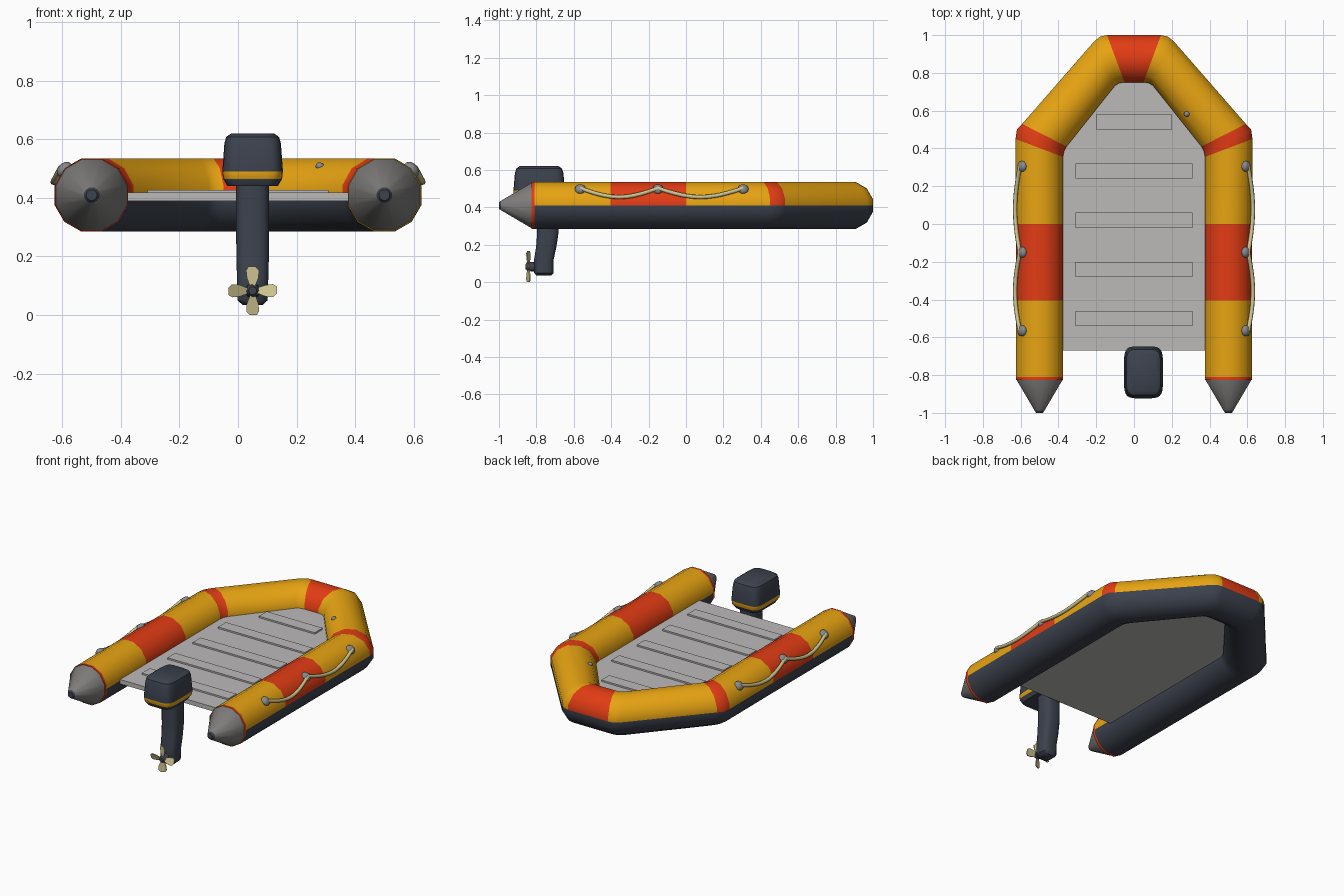
import bpy, bmesh, math
from mathutils import Vector

if "Cube" in bpy.data.objects:
    bpy.data.objects.remove(bpy.data.objects["Cube"])


def mat(name, r, g, b):
    m = bpy.data.materials.new(name)
    m.diffuse_color = (r, g, b, 1)
    m.use_nodes = True
    m.node_tree.nodes["Principled BSDF"].inputs["Base Color"].default_value = m.diffuse_color
    return m


YELLOW = mat("yellow", 0.80, 0.37, 0.006)
RED = mat("orange red", 0.76, 0.045, 0.007)
DARK = mat("dark slate", 0.045, 0.054, 0.075)
CONE = mat("mid grey", 0.21, 0.205, 0.20)
FLOOR = mat("light grey", 0.50, 0.49, 0.485)
ROPE = mat("rope cream", 0.62, 0.55, 0.28)
FITTING = mat("fitting grey", 0.24, 0.25, 0.27)


def finish(bm, name, mats, angle=40):
    bmesh.ops.recalc_face_normals(bm, faces=bm.faces[:])
    me = bpy.data.meshes.new(name)
    bm.to_mesh(me)
    bm.free()
    ob = bpy.data.objects.new(name, me)
    bpy.context.collection.objects.link(ob)
    for m in mats:
        me.materials.append(m)
    bpy.ops.object.select_all(action='DESELECT')
    bpy.context.view_layer.objects.active = ob
    ob.select_set(True)
    bpy.ops.object.shade_smooth_by_angle(angle=math.radians(angle))
    return ob


def loft(name, rings, mats, rule=None, angle=40):
    """Skin rings of points; rule(segment, face centre) gives the material slot."""
    bm = bmesh.new()
    vs = [[bm.verts.new(p) for p in r] for r in rings]
    n = len(rings[0])
    for i in range(len(vs) - 1):
        for j in range(n):
            k = (j + 1) % n
            f = bm.faces.new((vs[i][j], vs[i][k], vs[i + 1][k], vs[i + 1][j]))
            if rule:
                f.material_index = rule(i, f.calc_center_median())
    bm.faces.new(vs[0])
    last = bm.faces.new(vs[-1])
    if rule:
        last.material_index = rule(len(vs) - 1, last.calc_center_median())
    return finish(bm, name, mats, angle)


def box(name, x, y, z, m):
    return loft(name, [[(x[0], y[0], h), (x[1], y[0], h), (x[1], y[1], h), (x[0], y[1], h)]
                       for h in z], [m])


# Inflatable tube: 12 sides plus a colour seam at mid height
ZC, R = 0.41, 0.125
C15 = math.cos(math.radians(15))
ANG = sorted([15 + 30 * i for i in range(12)] + [0, 180])


def tube_ring(ox, oy, ix, iy):
    pts = []
    for a in ANG:
        a = math.radians(a)
        t = max(-1, min(1, math.cos(a) / C15))
        pts.append(((ox + ix) / 2 + t * (ox - ix) / 2, (oy + iy) / 2 + t * (oy - iy) / 2,
                    ZC + R * math.sin(a) / C15))
    return pts


half = [(0.625, y, 0.375, y) for y in (-0.825, -0.81, -0.405, 0.0)] + [
    (0.627, 0.45, 0.376, 0.355), (0.62, 0.50, 0.37, 0.385), (0.592, 0.53, 0.357, 0.41),
    (0.21, 0.968, 0.10, 0.733), (0.178, 0.993, 0.078, 0.746), (0.143, 1.0, 0.05, 0.75)]
spine = half + [(-a, b, -c, d) for a, b, c, d in reversed(half)]
RED_SEGS = {2, 4, 5, 9}


def tube_colour(i, c):
    s = min(i, 18 - i)
    if s <= 0:
        return 1
    if c.z < ZC:
        return 2
    return 1 if s in RED_SEGS else 0


loft("inflatable_tube", [tube_ring(*s) for s in spine], [YELLOW, RED, DARK], tube_colour)


# Stern cones with dark tips
def circle(cx, y, r):
    return [(cx + r / C15 * math.cos(math.radians(15 + 30 * i)), y,
             ZC + r / C15 * math.sin(math.radians(15 + 30 * i))) for i in range(12)]


for side, s in (("left", -1), ("right", 1)):
    loft(side + "_stern_cone", [circle(s * 0.5, y, r) for y, r in
                                ((-0.815, 0.122), (-0.825, 0.122), (-0.988, 0.026), (-1.0, 0.018))],
         [CONE, DARK], lambda i, c: int(i >= 2))

# Floor and its cross ribs
outline = [(-0.43, -0.67), (0.43, -0.67), (0.43, 0.42), (0.12, 0.82), (-0.12, 0.82), (-0.43, 0.42)]
loft("floor", [[(x, y, z) for x, y in outline] for z in (0.39, 0.418)], [FLOOR])
for k in range(5):
    y = -0.5 + 0.26 * k
    w = 0.31 if k < 4 else 0.2
    box(f"floor_rib_{k + 1}", (-w, w), (y - 0.04, y + 0.04), (0.41, 0.428), FLOOR)


# Grab ropes with cleats
def ellipsoid(name, pos, axis, r, h, m):
    bm = bmesh.new()
    bmesh.ops.create_uvsphere(bm, u_segments=12, v_segments=8, radius=1)
    ob = finish(bm, name, [m], 60)
    ob.scale = (r, r, h)
    ob.rotation_euler = Vector(axis).to_track_quat('Z', 'Y').to_euler()
    ob.location = pos
    return ob


CLEATS = (-0.565, -0.15, 0.305)
for side, s in (("left", -1), ("right", 1)):
    for k, y in enumerate(CLEATS):
        ellipsoid(f"{side}_cleat_{k + 1}", (s * 0.592, y, 0.497), (s, 0, 0.9), 0.03, 0.022, FITTING)
    cu = bpy.data.curves.new(side + "_rope", 'CURVE')
    cu.dimensions = '3D'
    cu.bevel_depth = 0.011
    cu.bevel_resolution = 2
    pts = []
    for a, b in zip(CLEATS, CLEATS[1:]):
        for i in range(11):
            t = i / 10
            sag = math.sin(math.pi * t)
            pts.append((s * (0.605 + 0.025 * sag), a + (b - a) * t, 0.502 - 0.047 * sag))
    sp = cu.splines.new('POLY')
    sp.points.add(len(pts) - 1)
    for p, q in zip(sp.points, pts):
        p.co = (*q, 1)
    cu.use_fill_caps = True
    cu.materials.append(ROPE)
    bpy.context.collection.objects.link(bpy.data.objects.new(side + "_rope", cu))

# Air valve on the inner bow
ellipsoid("air_valve", (0.283, 0.585, 0.503), (-0.6, -0.5, 0.7), 0.016, 0.022, FITTING)

# Outboard motor
MX = 0.05


def rrect(cy, z, hx, hy, p=5, n=24):
    pts = []
    for i in range(n):
        a = 2 * math.pi * (i + 0.5) / n
        c, s = math.cos(a), math.sin(a)
        pts.append((MX + hx * math.copysign(abs(c) ** (2 / p), c),
                    cy + hy * math.copysign(abs(s) ** (2 / p), s), z))
    return pts


loft("motor_cowling", [rrect(-0.785, *r) for r in (
    (0.44, 0.086, 0.12), (0.465, 0.101, 0.136), (0.49, 0.104, 0.138), (0.585, 0.097, 0.13),
    (0.608, 0.091, 0.122), (0.62, 0.074, 0.104))],
    [DARK, YELLOW], lambda i, c: int(i == 1), 35)
loft("motor_leg", [rrect(cy, z, hx, hy, 3.2, 16) for cy, z, hx, hy in (
    (-0.76, 0.035, 0.035, 0.04), (-0.76, 0.05, 0.052, 0.053), (-0.76, 0.12, 0.054, 0.053),
    (-0.747, 0.19, 0.056, 0.055), (-0.738, 0.27, 0.057, 0.058), (-0.738, 0.45, 0.057, 0.062))],
    [DARK], None, 45)

# Propeller: hub and four blades
PZ = 0.083
loft("propeller_hub", [[(MX + r * math.cos(i * math.pi / 4), y, PZ + r * math.sin(i * math.pi / 4))
                        for i in range(8)] for y, r in ((-0.79, 0.028), (-0.84, 0.024), (-0.858, 0.014))],
     [DARK])
blade = [(0.015, -0.009), (0.045, -0.022), (0.07, -0.024), (0.083, -0.012),
         (0.083, 0.012), (0.07, 0.02), (0.045, 0.018), (0.015, 0.009)]
for k in range(4):
    a = math.radians(90 * k + 2)
    rings = []
    for d in (-0.003, 0.003):
        rings.append([(MX + u * math.cos(a) - v * math.sin(a), -0.842 + d + 0.4 * v,
                       PZ + u * math.sin(a) + v * math.cos(a)) for u, v in blade])
    loft(f"propeller_blade_{k + 1}", rings, [ROPE], None, 30)
